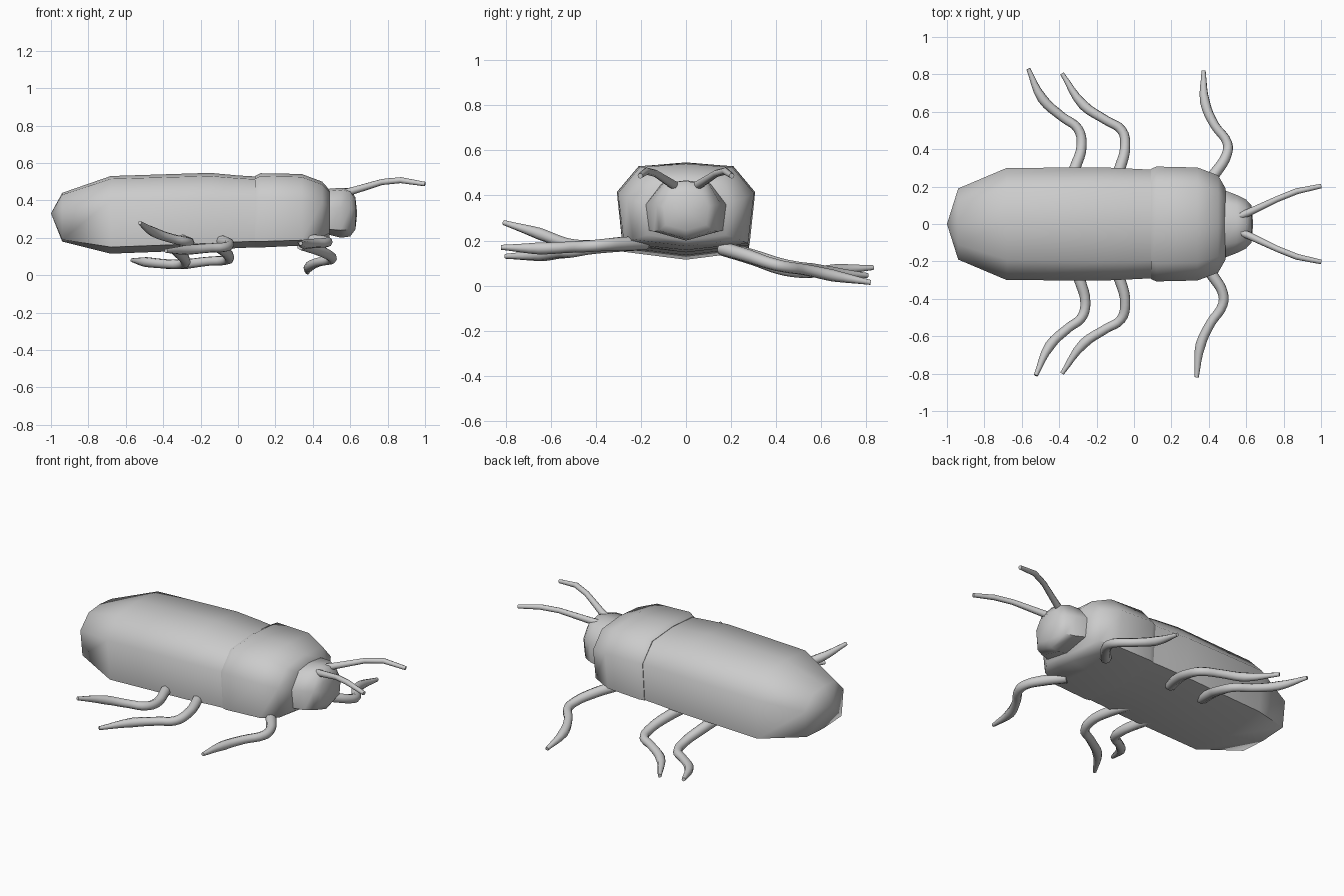
import bpy, bmesh
from math import radians


def smooth(obj, angle):
    bpy.ops.object.select_all(action='DESELECT')
    obj.select_set(True)
    bpy.context.view_layer.objects.active = obj
    bpy.ops.object.shade_smooth_by_angle(angle=radians(angle))


def shell(name, stations, rear_tip=None, front_tip=None, angle=58):
    """Loft eight-sided rings along x.
    Station: x, top z, shoulder y, shoulder z, side y, side z, lower y, lower z, keel z"""
    bm = bmesh.new()
    rings = []
    for x, zt, ys, zs, w, zm, wl, zl, zb in stations:
        half = [(ys, zs), (w, zm), (wl, zl)]
        loop = [(0, zt)] + half + [(0, zb)] + [(-y, z) for y, z in reversed(half)]
        rings.append([bm.verts.new((x, y, z)) for y, z in loop])
    for a, b in zip(rings, rings[1:]):
        for i in range(8):
            j = (i + 1) % 8
            bm.faces.new((a[i], a[j], b[j], b[i]))
    for ring, tip in ((rings[0], rear_tip), (rings[-1], front_tip)):
        if tip:
            v = bm.verts.new(tip)
            for i in range(8):
                bm.faces.new((ring[i], ring[(i + 1) % 8], v))
        else:
            bm.faces.new(ring)
    bmesh.ops.recalc_face_normals(bm, faces=bm.faces)
    mesh = bpy.data.meshes.new(name)
    bm.to_mesh(mesh)
    bm.free()
    obj = bpy.data.objects.new(name, mesh)
    bpy.context.collection.objects.link(obj)
    smooth(obj, angle)
    return obj


def tube(name, points, radii, curved=True):
    """Tapered tube through the points"""
    cu = bpy.data.curves.new(name, 'CURVE')
    cu.dimensions = '3D'
    cu.bevel_depth = 1.0
    cu.bevel_resolution = 2
    cu.resolution_u = 4
    cu.use_fill_caps = True
    sp = cu.splines.new('BEZIER' if curved else 'POLY')
    pts = sp.bezier_points if curved else sp.points
    pts.add(len(points) - 1)
    for p, co, r in zip(pts, points, radii):
        if curved:
            p.co = co
            p.handle_left_type = p.handle_right_type = 'AUTO'
        else:
            p.co = (*co, 1)
        p.radius = r
    obj = bpy.data.objects.new(name, cu)
    bpy.context.collection.objects.link(obj)
    bpy.ops.object.select_all(action='DESELECT')
    obj.select_set(True)
    bpy.context.view_layer.objects.active = obj
    bpy.ops.object.convert(target='MESH')
    smooth(bpy.context.view_layer.objects.active, 50)


# Long abdomen with wing cases
shell("abdomen", [
    (-0.94, 0.44, 0.11, 0.43, 0.19, 0.35, 0.17, 0.19, 0.18),
    (-0.68, 0.53, 0.19, 0.515, 0.30, 0.40, 0.275, 0.15, 0.115),
    (-0.15, 0.547, 0.20, 0.53, 0.302, 0.41, 0.28, 0.17, 0.135),
    (0.00, 0.533, 0.20, 0.518, 0.295, 0.41, 0.275, 0.178, 0.145),
    (0.14, 0.525, 0.19, 0.51, 0.288, 0.41, 0.27, 0.182, 0.15),
], rear_tip=(-1.0, 0, 0.33))

# Thorax shield
shell("thorax", [
    (0.09, 0.53, 0.20, 0.515, 0.294, 0.41, 0.276, 0.18, 0.148),
    (0.12, 0.545, 0.21, 0.53, 0.307, 0.415, 0.282, 0.18, 0.148),
    (0.34, 0.541, 0.205, 0.525, 0.302, 0.41, 0.275, 0.187, 0.158),
    (0.45, 0.50, 0.175, 0.485, 0.26, 0.39, 0.235, 0.205, 0.175),
    (0.49, 0.455, 0.125, 0.445, 0.19, 0.365, 0.175, 0.225, 0.20),
])

# Head
shell("head", [
    (0.42, 0.455, 0.11, 0.445, 0.18, 0.36, 0.165, 0.25, 0.225),
    (0.49, 0.462, 0.11, 0.45, 0.178, 0.36, 0.163, 0.245, 0.215),
    (0.55, 0.467, 0.10, 0.455, 0.155, 0.36, 0.142, 0.24, 0.20),
    (0.60, 0.465, 0.085, 0.445, 0.13, 0.36, 0.12, 0.245, 0.207),
    (0.628, 0.415, 0.065, 0.405, 0.10, 0.35, 0.09, 0.27, 0.245),
], front_tip=(0.637, 0, 0.33), angle=65)

# Antennae
for side, s in (("left", 1), ("right", -1)):
    tube(f"antenna_{side}",
         [(0.53, 0.03 * s, 0.43), (0.61, 0.06 * s, 0.45), (0.77, 0.135 * s, 0.498),
          (0.87, 0.175 * s, 0.508), (1.0, 0.203 * s, 0.487)],
         [0.022, 0.02, 0.016, 0.016, 0.012], curved=False)

# Six bent legs, each posed a little differently
legs = {
    "back_leg_left": [(-0.36, 0.16, 0.165), (-0.315, 0.30, 0.12), (-0.28, 0.42, 0.075),
                      (-0.30, 0.51, 0.06), (-0.38, 0.57, 0.06), (-0.49, 0.67, 0.07), (-0.565, 0.83, 0.08)],
    "middle_leg_left": [(-0.13, 0.16, 0.165), (-0.075, 0.30, 0.13), (-0.047, 0.42, 0.095),
                        (-0.065, 0.50, 0.08), (-0.15, 0.555, 0.075), (-0.27, 0.635, 0.06), (-0.385, 0.805, 0.045)],
    "front_leg_left": [(0.34, 0.16, 0.165), (0.44, 0.28, 0.13), (0.495, 0.37, 0.10),
                       (0.50, 0.43, 0.085), (0.43, 0.53, 0.07), (0.38, 0.65, 0.045), (0.372, 0.82, 0.014)],
    "back_leg_right": [(-0.33, -0.18, 0.19), (-0.29, -0.30, 0.185), (-0.26, -0.42, 0.175),
                       (-0.28, -0.50, 0.18), (-0.35, -0.555, 0.195), (-0.45, -0.65, 0.23), (-0.525, -0.81, 0.28)],
    "middle_leg_right": [(-0.13, -0.18, 0.19), (-0.075, -0.30, 0.18), (-0.047, -0.43, 0.165),
                         (-0.07, -0.51, 0.15), (-0.15, -0.56, 0.145), (-0.27, -0.64, 0.135), (-0.385, -0.80, 0.13)],
    "front_leg_right": [(0.34, -0.18, 0.19), (0.43, -0.29, 0.185), (0.475, -0.37, 0.18),
                        (0.475, -0.43, 0.175), (0.41, -0.53, 0.17), (0.355, -0.65, 0.165), (0.335, -0.82, 0.17)],
}
for name, path in legs.items():
    tube(name, path, [0.032, 0.03, 0.027, 0.026, 0.025, 0.027, 0.011])
